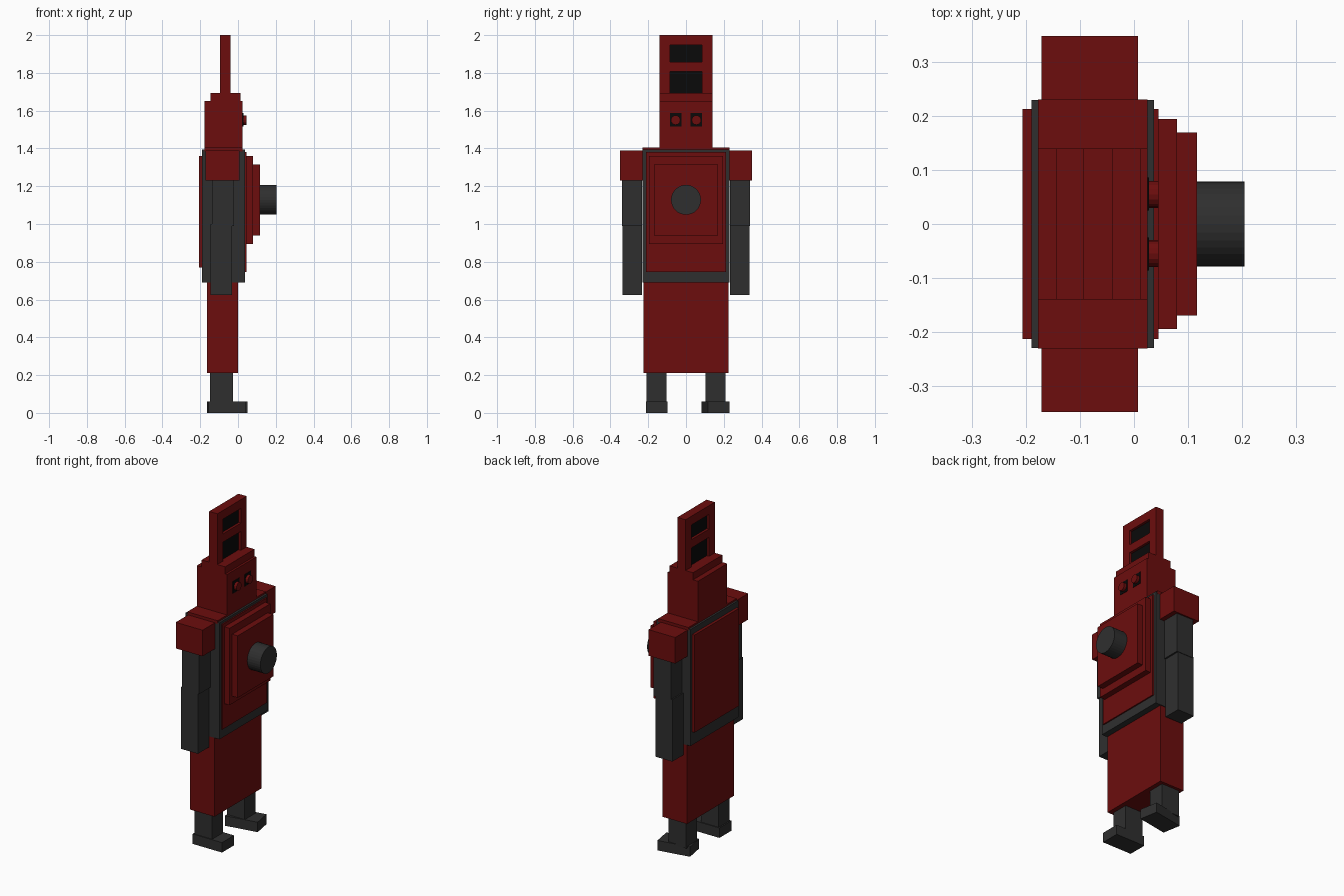
import bpy, bmesh
from math import radians
from mathutils import Matrix

cube = bpy.data.objects.get("Cube")
if cube:
    bpy.data.objects.remove(cube, do_unlink=True)


def material(name, color):
    m = bpy.data.materials.new(name)
    m.use_nodes = True
    m.diffuse_color = (*color, 1)
    m.node_tree.nodes["Principled BSDF"].inputs["Base Color"].default_value = (*color, 1)
    return m


RED = material("dark red", (0.15, 0.004, 0.004))
GREY = material("charcoal grey", (0.028, 0.028, 0.028))
BLACK = material("black", (0.003, 0.003, 0.003))


def finish(name, bm, mat):
    mesh = bpy.data.meshes.new(name)
    bm.to_mesh(mesh)
    bm.free()
    mesh.materials.append(mat)
    ob = bpy.data.objects.new(name, mesh)
    bpy.context.collection.objects.link(ob)
    return ob


def box(name, x, y, z, mat, turn=0):
    """Box from (min, max) ranges, optionally turned about its own vertical axis."""
    bm = bmesh.new()
    bmesh.ops.create_cube(bm, size=1)
    mid = [(a + b) / 2 for a, b in (x, y, z)]
    size = [b - a for a, b in (x, y, z)]
    bm.transform(Matrix.Translation(mid) @ Matrix.Rotation(radians(turn), 4, 'Z')
                 @ Matrix.Diagonal((*size, 1)))
    return finish(name, bm, mat)


def centred(name, x, half, z, mat):
    return box(name, x, (-half, half), z, mat)


def disc(name, x, y, z, radius, mat, sides):
    """Cylinder lying along x."""
    bm = bmesh.new()
    bmesh.ops.create_cone(bm, cap_ends=True, segments=sides, radius1=radius,
                          radius2=radius, depth=x[1] - x[0])
    bm.transform(Matrix.Translation(((x[0] + x[1]) / 2, y, z))
                 @ Matrix.Rotation(radians(90), 4, 'Y'))
    return finish(name, bm, mat)


# Body
centred("skirt", (-0.165, 0), 0.225, (0.21, 0.70), RED)
centred("torso", (-0.19, 0.037), 0.23, (0.69, 1.395), GREY)
centred("torso_top", (-0.178, 0.025), 0.231, (1.385, 1.405), RED)
centred("back_panel", (-0.207, -0.18), 0.213, (0.77, 1.36), RED)
centred("chest_panel", (0.03, 0.045), 0.213, (0.745, 1.38), RED)
centred("chest_step_lower", (0.04, 0.08), 0.195, (0.895, 1.36), RED)
centred("chest_step_upper", (0.07, 0.117), 0.17, (0.94, 1.315), RED)
disc("chest_barrel", (0.11, 0.205), 0, 1.128, 0.079, GREY, 32)

# Head
centred("head", (-0.178, 0.025), 0.14, (1.40, 1.65), RED)
centred("head_cap", (-0.145, 0.012), 0.14, (1.645, 1.693), RED)

# Crest: open frame around a recessed dark panel
CREST = (-0.095, -0.04)
centred("crest_panel", (-0.08, -0.055), 0.1, (1.69, 1.98), BLACK)
for side in (-1, 1):
    post = sorted((side * 0.085, side * 0.14))
    box("crest_post", CREST, post, (1.69, 2.0), RED)
for z in ((1.808, 1.858), (1.947, 2.0)):
    centred("crest_bar", CREST, 0.086, z, RED)

# Eyes, shoulders, arms, legs on both sides
for side, label in ((-1, "right"), (1, "left")):
    def span(a, b):
        return sorted((side * a, side * b))
    box(label + "_eye_socket", (0.022, 0.028), span(0.025, 0.086), (1.515, 1.587), BLACK)
    disc(label + "_eye", (0.024, 0.045), side * 0.055, 1.55, 0.025, RED, 16)
    box(label + "_shoulder", (-0.172, 0.007), span(0.225, 0.349), (1.23, 1.388), RED)
    box(label + "_upper_arm", (-0.137, -0.022), span(0.232, 0.34), (0.99, 1.24), GREY)
    box(label + "_lower_arm", (-0.145, -0.032), span(0.232, 0.337), (0.625, 1.0), GREY)
    box(label + "_leg", (-0.147, -0.027), span(0.103, 0.208), (0.05, 0.22), GREY)
    turn = 10 if side > 0 else 0
    box(label + "_foot", (-0.155, 0.042), span(0.098, 0.213), (0, 0.06), GREY, turn)
